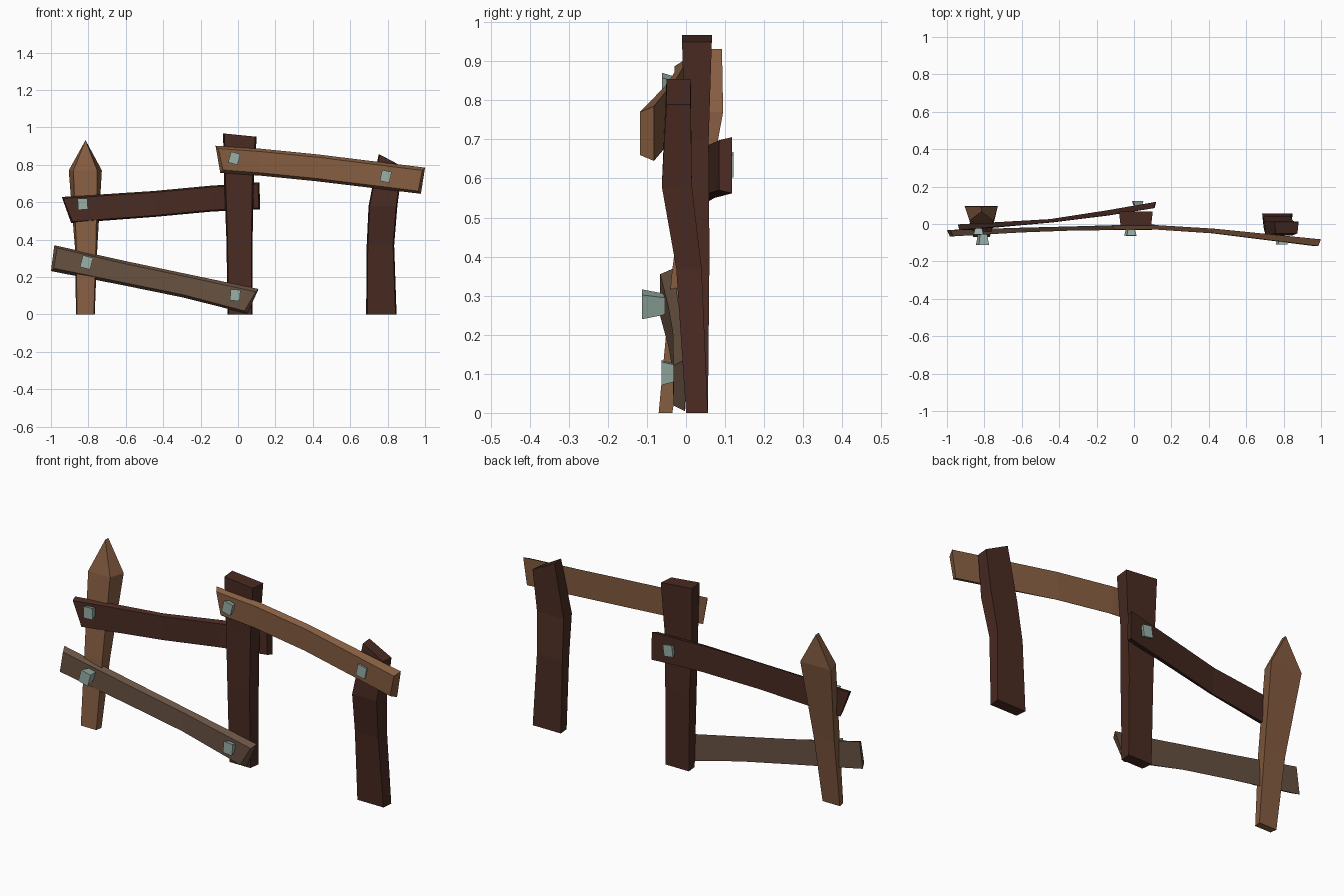
import bpy, bmesh, math
from mathutils import Matrix, Vector


def mat(name, col):
    m = bpy.data.materials.new(name)
    m.diffuse_color = (*col, 1)
    return m


TAN = mat("tan wood", (0.235, 0.108, 0.052))
DARK = mat("dark wood", (0.068, 0.024, 0.016))
GREY = mat("weathered wood", (0.14, 0.085, 0.055))
METAL = mat("pale metal", (0.32, 0.44, 0.39))


def loft(name, rings, material):
    """Skin a row of four-cornered rings and close both ends."""
    bm = bmesh.new()
    vs = [[bm.verts.new(p) for p in r] for r in rings]
    for a, b in zip(vs, vs[1:]):
        for i in range(4):
            j = (i + 1) % 4
            bm.faces.new((a[i], a[j], b[j], b[i]))
    bm.faces.new(vs[0])
    bm.faces.new(vs[-1])
    bmesh.ops.remove_doubles(bm, verts=bm.verts, dist=0.0005)
    bmesh.ops.recalc_face_normals(bm, faces=bm.faces)
    me = bpy.data.meshes.new(name)
    bm.to_mesh(me)
    bm.free()
    me.materials.append(material)
    ob = bpy.data.objects.new(name, me)
    bpy.context.collection.objects.link(ob)
    return ob


def post(name, stations, material):
    """Stations: left x, right x, left z, right z, front y, back y, front inset."""
    loft(name, [[(xl + i, yf, zl), (xr - i, yf, zr), (xr, yb, zr), (xl, yb, zl)]
                for xl, xr, zl, zr, yf, yb, i in stations], material)


def rail(name, stations, material, inset=0.015):
    """Stations: top x, top z, bottom x, bottom z, front y, back y."""
    rings = []
    for k, (xt, zt, xb, zb, yf, yb) in enumerate(stations):
        e = inset if k == 0 else -inset if k == len(stations) - 1 else 0
        rings.append([(xt + e, yf, zt - inset), (xt, yb, zt),
                      (xb, yb, zb), (xb + e, yf, zb + inset)])
    loft(name, rings, material)


def nail(name, x, z, y_in, y_out, tilt=-10, size=0.026):
    """Square peg that flares towards its head."""
    rot = Matrix.Rotation(math.radians(tilt), 3, 'Y')
    rings = []
    for y, s in ((y_in, size * 0.65), (y_out, size)):
        rings.append([Vector((x, y, z)) + rot @ Vector((a * s, 0, b * s * 1.15))
                      for a, b in ((-1, -1), (1, -1), (1, 1), (-1, 1))])
    loft(name, rings, METAL)


# Posts
post("left_pointed_post", [
    (-0.866, -0.766, 0, 0, -0.07, -0.035, 0.005),
    (-0.872, -0.752, 0.36, 0.36, -0.036, 0.02, 0.008),
    (-0.905, -0.728, 0.77, 0.77, 0.018, 0.095, 0.025),
    (-0.815, -0.815, 0.932, 0.932, 0.066, 0.092, 0)], TAN)
post("middle_post", [
    (-0.056, 0.078, 0, 0, 0.0, 0.056, 0.006),
    (-0.062, 0.078, 0.40, 0.40, -0.008, 0.06, 0.006),
    (-0.074, 0.084, 0.70, 0.70, -0.005, 0.058, 0.008),
    (-0.08, 0.1, 0.967, 0.95, -0.01, 0.066, 0.008)], DARK)
post("right_post", [
    (0.685, 0.848, 0, 0, 0.0, 0.056, 0.006),
    (0.688, 0.835, 0.37, 0.37, -0.025, 0.04, 0.006),
    (0.698, 0.852, 0.58, 0.58, -0.062, 0.015, 0.006),
    (0.752, 0.88, 0.855, 0.79, -0.05, 0.012, 0.006)], DARK)

# Rails
rail("upper_left_rail", [
    (-0.942, 0.628, -0.892, 0.488, -0.032, -0.002),
    (-0.45, 0.660, -0.44, 0.522, 0.008, 0.026),
    (-0.15, 0.688, -0.14, 0.550, 0.045, 0.072),
    (0.115, 0.706, 0.118, 0.562, 0.085, 0.118)], DARK, 0.008)
rail("lower_left_rail", [
    (-0.982, 0.370, -1.0, 0.232, -0.066, -0.032),
    (-0.60, 0.285, -0.61, 0.155, -0.045, -0.020),
    (-0.30, 0.222, -0.30, 0.092, -0.034, -0.012),
    (0.11, 0.136, 0.05, 0.004, -0.032, -0.002)], GREY)
rail("upper_right_rail", [
    (-0.12, 0.902, -0.095, 0.757, -0.03, -0.006),
    (0.12, 0.886, 0.12, 0.742, -0.03, -0.006),
    (0.43, 0.855, 0.42, 0.712, -0.05, -0.025),
    (1.0, 0.785, 0.978, 0.645, -0.118, -0.082)], TAN)

# Nails
nail("nail_upper_left", -0.83, 0.59, -0.015, -0.055, -3)
nail("nail_lower_left", -0.81, 0.278, -0.045, -0.113, 15, 0.028)
nail("nail_lower_middle", -0.015, 0.103, -0.02, -0.063, 5)
nail("nail_upper_middle", -0.02, 0.835, -0.02, -0.062, 15)
nail("nail_right", 0.79, 0.738, -0.07, -0.11, 12)
nail("nail_back_middle", 0.02, 0.635, 0.085, 0.122, 8)
